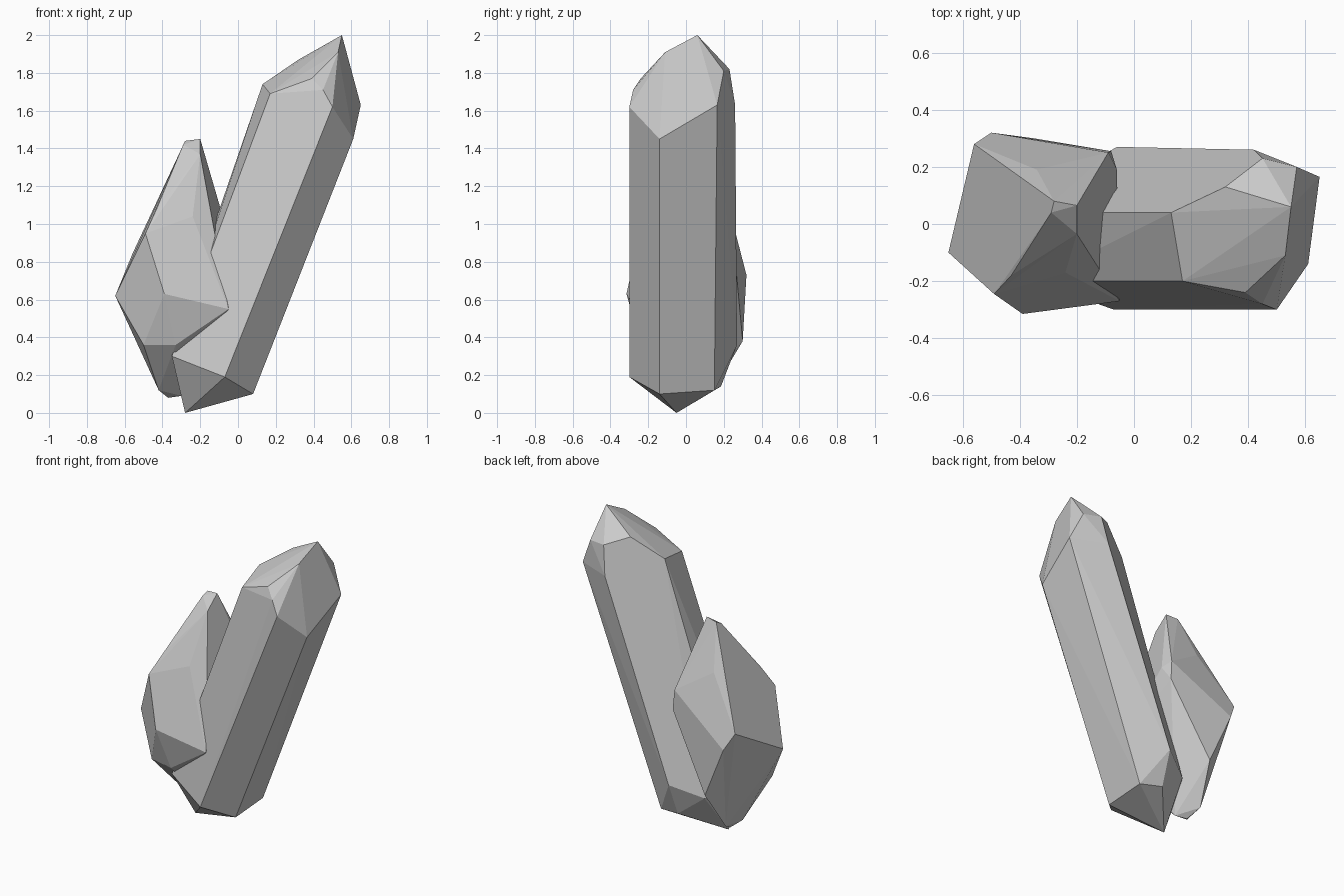
import bpy
import bmesh
from math import radians
from mathutils import Vector

default_cube = bpy.data.objects.get("Cube")
if default_cube:
    bpy.data.objects.remove(default_cube, do_unlink=True)


def make_material(name, colour):
    material = bpy.data.materials.new(name)
    material.use_nodes = True
    material.diffuse_color = colour
    shader = next(n for n in material.node_tree.nodes if n.type == 'BSDF_PRINCIPLED')
    shader.inputs["Base Color"].default_value = colour
    shader.inputs["Roughness"].default_value = 0.8
    return material


stone_grey = make_material("stone_grey", (0.6, 0.6, 0.6, 1.0))


def make_crystal(name, *rings):
    """Wrap a tight faceted skin around the corner rings of one crystal."""
    bm = bmesh.new()
    for ring in rings:
        for corner in ring:
            bm.verts.new(Vector(corner))
    hull = bmesh.ops.convex_hull(bm, input=bm.verts[:])
    loose = {v for key in ("geom_interior", "geom_unused") for v in hull[key]
             if isinstance(v, bmesh.types.BMVert)}
    bmesh.ops.delete(bm, geom=list(loose), context='VERTS')

    # merge nearly coplanar triangles into broad flat facets
    bmesh.ops.dissolve_limit(bm, angle_limit=radians(3),
                             verts=bm.verts[:], edges=bm.edges[:])
    bmesh.ops.recalc_face_normals(bm, faces=bm.faces[:])
    mesh = bpy.data.meshes.new(name)
    bm.to_mesh(mesh)
    bm.free()
    mesh.materials.append(stone_grey)
    crystal = bpy.data.objects.new(name, mesh)
    bpy.context.collection.objects.link(crystal)
    return crystal


# tall leaning crystal: pointed crown, shoulder ring, foot ring, bottom point
tall_crown = [(.55, .06, 2), (.53, -.11, 1.91), (.39, -.24, 1.77),
              (.45, -.28, 1.71), (.32, .13, 1.87), (.45, .23, 1.82),
              (.57, .2, 1.81)]
tall_shoulder = [(.13, .04, 1.74), (.17, -.2, 1.69), (.5, -.3, 1.62),
                 (.61, -.14, 1.45), (.65, .165, 1.63), (.42, .26, 1.63)]
tall_foot = [(-.35, -.2, .3), (-.07, -.3, .19), (.08, -.14, .1),
             (.08, .15, .12), (-.06, .27, .36), (-.25, .16, .28),
             (-.35, .04, .35), (-.07, .185, .14)]
tall_point = [(-.28, -.05, 0)]
make_crystal("tall_crystal", tall_crown, tall_shoulder, tall_foot, tall_point)

# short upright crystal: blunt peak, shoulder, wide waist and narrow foot
short_peak = [(-.28, .08, 1.44), (-.2, .065, 1.45), (-.2, -.035, 1.37),
              (-.29, .04, 1.42), (-.3, -.06, 1.28)]
short_shoulder = [(-.43, -.18, 1.08), (-.24, -.17, 1.04), (-.12, -.15, .97),
                  (-.06, .19, .97), (-.09, .25, 1), (-.34, .19, 1.16)]
short_waist = [(-.65, -.1, .62), (-.49, -.245, .95), (-.39, -.315, .63),
               (-.05, -.27, .55), (-.08, .255, .87), (-.25, .28, .63),
               (-.5, .32, .73), (-.56, .28, .84), (-.43, .3, .61)]
short_foot = [(-.5, -.2, .36), (-.33, -.24, .36), (-.42, 0, .12),
              (-.37, .06, .08), (-.3, .03, .09), (-.4, .15, .13),
              (-.35, .3, .38)]
make_crystal("short_crystal", short_peak, short_shoulder, short_waist, short_foot)
